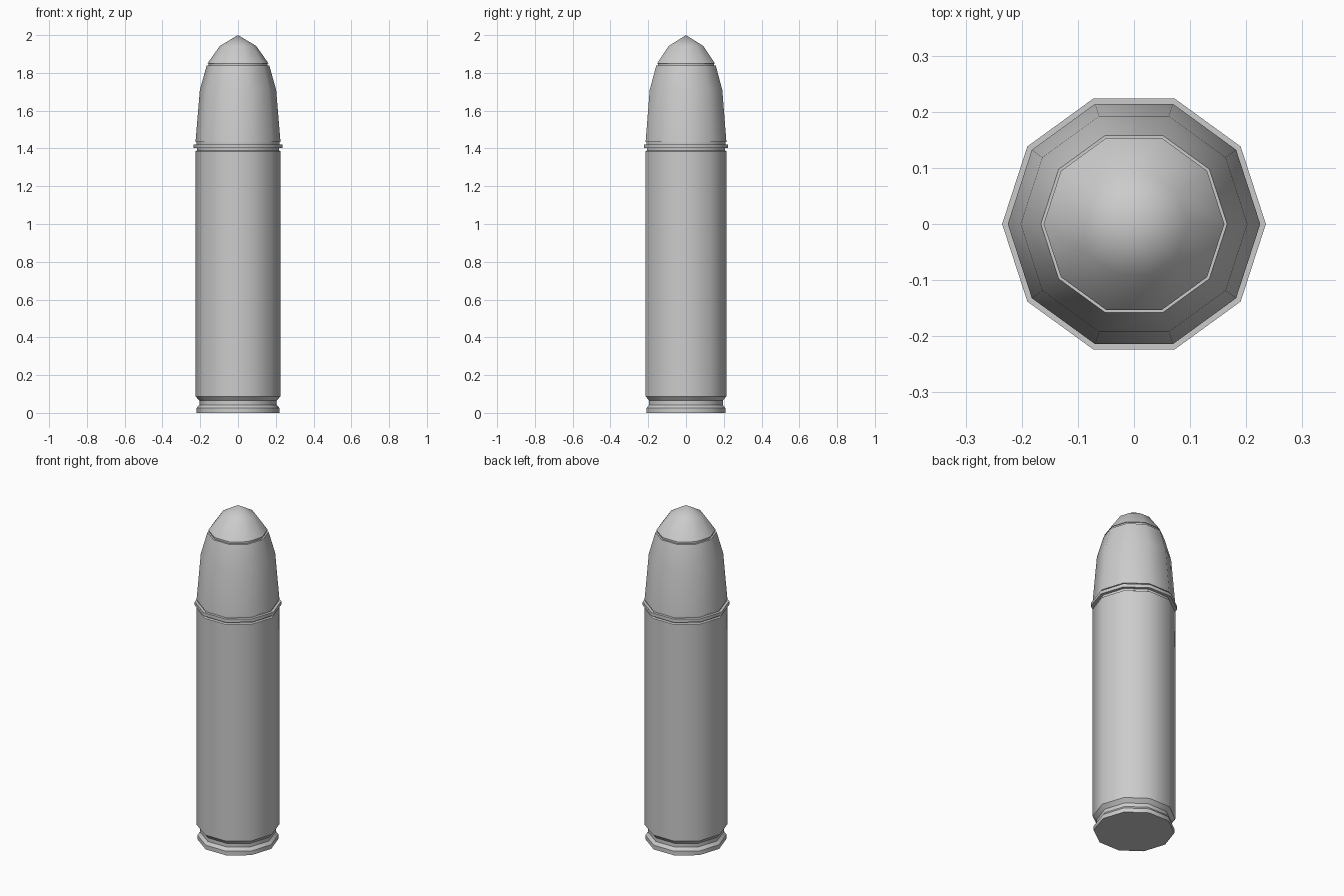
import bpy
import bmesh
from math import cos, sin, tau, radians

if "Cube" in bpy.data.objects:
    bpy.data.objects.remove(bpy.data.objects["Cube"])

SIDES = 10


def lathe(name, profile):
    """Revolve (radius, z) points, bottom to top; radius 0 makes a pole."""
    bm = bmesh.new()
    rings = []
    for r, z in profile:
        count = SIDES if r > 0 else 1
        rings.append([bm.verts.new((r * cos(tau * i / SIDES), r * sin(tau * i / SIDES), z))
                      for i in range(count)])
    for low, high in zip(rings, rings[1:]):
        for i in range(SIDES):
            j = (i + 1) % SIDES
            if len(low) == 1:
                bm.faces.new((low[0], high[j], high[i]))
            elif len(high) == 1:
                bm.faces.new((low[i], low[j], high[0]))
            else:
                bm.faces.new((low[i], low[j], high[j], high[i]))
    mesh = bpy.data.meshes.new(name)
    bm.to_mesh(mesh)
    bm.free()
    obj = bpy.data.objects.new(name, mesh)
    bpy.context.collection.objects.link(obj)
    bpy.ops.object.select_all(action='DESELECT')
    obj.select_set(True)
    bpy.context.view_layer.objects.active = obj
    bpy.ops.object.shade_smooth_by_angle(angle=radians(38))
    return obj


# Case: base rim, extraction groove, straight wall
lathe("case", [(0, 0), (0.22, 0), (0.22, 0.025), (0.205, 0.043), (0.205, 0.065),
               (0.225, 0.088), (0.225, 1.385), (0.217, 1.39)])

# Raised band around the case mouth
lathe("mouth_band", [(0.217, 1.39), (0.217, 1.402), (0.235, 1.402), (0.235, 1.422),
                     (0.219, 1.422), (0.219, 1.433), (0.225, 1.433)])

# Curved bullet jacket
lathe("jacket", [(0.225, 1.433), (0.202, 1.71), (0.166, 1.838), (0.156, 1.838)])

# Pointed tip with a narrow neck under it
lathe("tip", [(0.156, 1.838), (0.156, 1.851), (0.161, 1.851), (0.096, 1.943), (0, 2.0)])
